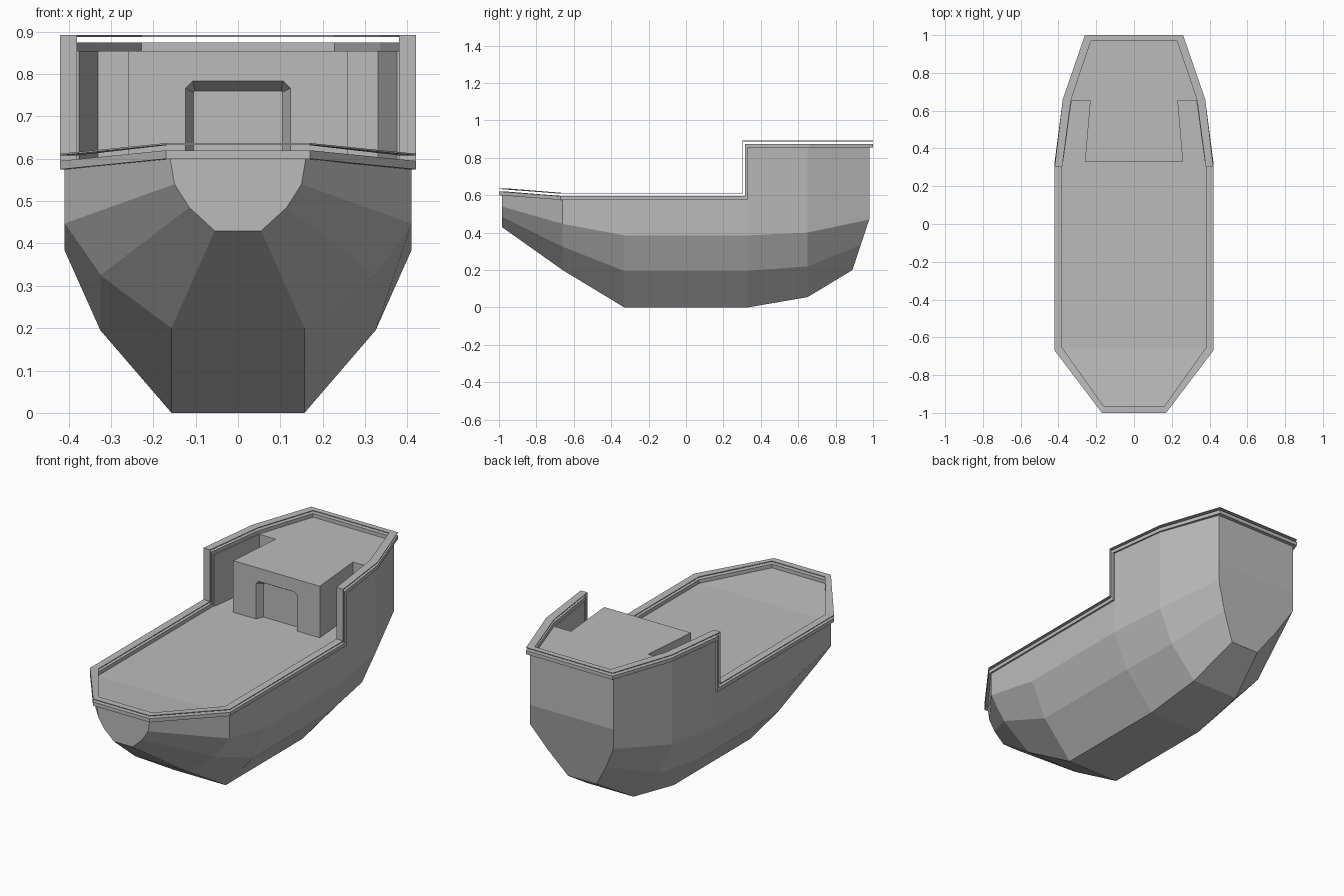
import bpy
import bmesh

if "Cube" in bpy.data.objects:
    bpy.data.objects.remove(bpy.data.objects["Cube"], do_unlink=True)

GREY = (0.5, 0.5, 0.5, 1.0)
grey = bpy.data.materials.new("plain grey")
grey.use_nodes = True
grey.diffuse_color = GREY
grey.node_tree.nodes["Principled BSDF"].inputs["Base Color"].default_value = GREY

DECK, ROOF = 0.575, 0.855      # main deck and raised deck heights
STEP = 0.33                    # where the raised stern begins


def make_object(name, bm):
    """Turn a bmesh into a flat shaded grey object."""
    bmesh.ops.recalc_face_normals(bm, faces=bm.faces)
    mesh = bpy.data.meshes.new(name)
    bm.to_mesh(mesh)
    bm.free()
    mesh.materials.append(grey)
    obj = bpy.data.objects.new(name, mesh)
    bpy.context.collection.objects.link(obj)
    return obj


def loft(name, sections, closed=False):
    """Skin a row of equal closed sections, capped or joined into a ring."""
    bm = bmesh.new()
    rings = [[bm.verts.new(p) for p in s] for s in sections]
    pairs = list(zip(rings, rings[1:]))
    if closed:
        pairs.append((rings[-1], rings[0]))
    else:
        bm.faces.new(rings[0])
        bm.faces.new(rings[-1])
    for a, b in pairs:
        for i in range(len(a)):
            j = (i + 1) % len(a)
            bm.faces.new((a[i], a[j], b[j], b[i]))
    return make_object(name, bm)


def mirrored(points):
    """Continue a half outline with its mirror image across x."""
    return points + [(-p[0], *p[1:]) for p in reversed(points)]


# Hull: each station runs from the deck edge down to the keel plate
def station(y, widths, heights, rake=(0, 0, 0, 0)):
    return mirrored([(w, y - r, h) for w, h, r in zip(widths, heights, rake)])


beam = (0.41, 0.41, 0.325, 0.157)
midship = (DECK, 0.385, 0.195, 0)
loft("hull", [
    station(-0.985, (0.16, 0.15, 0.115, 0.055), (0.6, 0.54, 0.485, 0.43)),
    station(-0.66, beam, (DECK, 0.447, 0.325, 0.2)),
    station(-0.33, beam, midship),
    station(STEP, beam, midship),
    station(0.65, (0.37, 0.37, 0.29, 0.14), (DECK, 0.4, 0.22, 0.055)),
    station(0.98, (0.25, 0.25, 0.175, 0.085), (DECK, 0.47, 0.335, 0.2),
            (0, 0, 0.045, 0.09)),
])

# Raised stern: plan outline with an alcove on each side of the cabin
plan = mirrored([(0.26, STEP), (0.232, 0.655), (0.33, 0.655), (0.375, STEP),
                 (0.41, STEP), (0.37, 0.65), (0.25, 0.98)])
bm = bmesh.new()
floor = bm.faces.new([bm.verts.new((x, y, DECK)) for x, y in plan])
top = bmesh.ops.extrude_face_region(bm, geom=[floor], use_keep_orig=True)["geom"]
for v in top:
    if isinstance(v, bmesh.types.BMVert):
        v.co.z = ROOF
stern = make_object("raised_stern", bm)


# Cabin doorway: tapered recess with clipped upper corners
def arch(y, w, h, clip):
    return [(x, y, z) for x, z in
            mirrored([(w, 0.5), (w, h - clip), (w - clip, h)])]


cutter = loft("doorway_cutter", [arch(STEP - 0.01, 0.128, 0.789, 0.02),
                                 arch(STEP + 0.04, 0.105, 0.76, 0.003)])
cutter.hide_render = True
cut = stern.modifiers.new("doorway", "BOOLEAN")
cut.operation = "DIFFERENCE"
cut.solver = "EXACT"
cut.object = cutter
bpy.context.view_layer.objects.active = stern
bpy.ops.object.modifier_apply(modifier=cut.name)
bpy.data.objects.remove(cutter, do_unlink=True)

# Edge path: outer x, y, inner x, y, base height, forward lean at the step
edge = [
    (0.17, -1, 0.16, -0.965, 0.6, 0),
    (0.42, -0.67, 0.38, -0.655, DECK, 0),
    (0.42, STEP, 0.38, STEP, DECK, -0.75),
    (0.42, STEP, 0.38, STEP, ROOF, -0.75),
    (0.377, 0.66, 0.335, 0.65, ROOF, 0),
    (0.26, 1, 0.228, 0.97, ROOF, 0),
]


def edge_strip(name, low, high):
    """Sweep a flat strip around the deck edge, from low to high above it."""
    right = [[(xo, yo + low * lean, z + low), (xi, yi + low * lean, z + low),
              (xi, yi + high * lean, z + high), (xo, yo + high * lean, z + high)]
             for xo, yo, xi, yi, z, lean in edge]
    left = [[(-x, y, z) for x, y, z in s] for s in reversed(right)]
    loft(name, right + left, closed=True)


edge_strip("deck_edge_trim", 0, 0.02)
edge_strip("top_rail", 0.033, 0.037)
